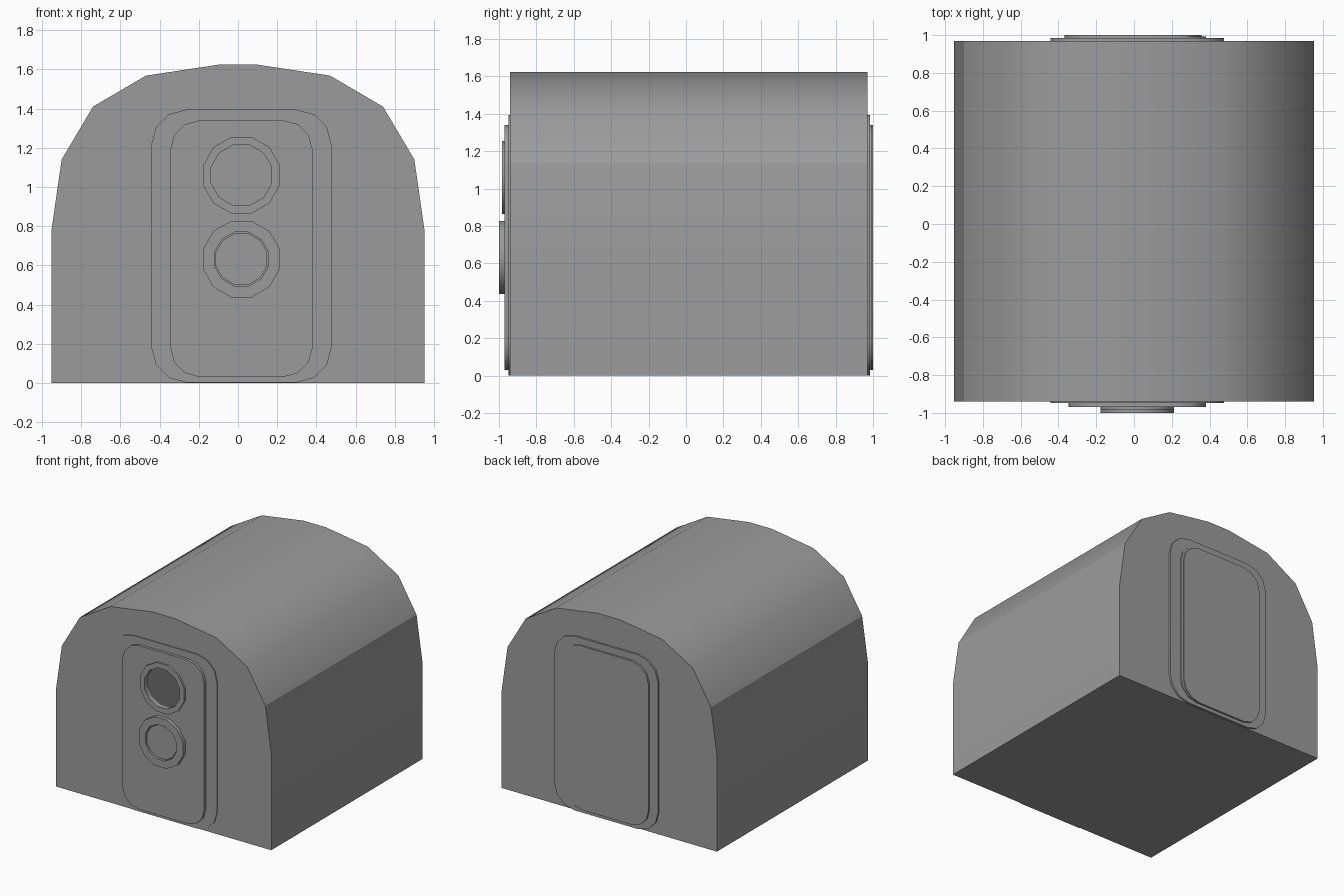
import bpy, bmesh, math

if "Cube" in bpy.data.objects:
    bpy.data.objects.remove(bpy.data.objects["Cube"])

CX = 0.0175  # the doors and fittings sit slightly off centre

grey = bpy.data.materials.new("dark_grey")
grey.diffuse_color = (0.33, 0.33, 0.33, 1)
grey.use_nodes = True
grey.node_tree.nodes["Principled BSDF"].inputs["Base Color"].default_value = grey.diffuse_color


def ellipse(cx, cz, r, n=12):
    # polygon with a flat top
    return [(cx + r * math.sin(2 * math.pi * (i + 0.5) / n),
             cz + r * math.cos(2 * math.pi * (i + 0.5) / n)) for i in range(n)]


def rounded(x0, x1, z0, z1, r, seg=3):
    pts = []
    corners = [(x1 - r, z1 - r, 0), (x0 + r, z1 - r, 90),
               (x0 + r, z0 + r, 180), (x1 - r, z0 + r, 270)]
    for cx, cz, a0 in corners:
        for i in range(seg + 1):
            a = math.radians(a0 + 90 * i / seg)
            pts.append((cx + r * math.cos(a), cz + r * math.sin(a)))
    return pts


def slab(name, outline, y0, y1, hole=None, shell=False, sharp_x=None):
    # outline extruded along y; a shell has its hole only in the y0 face
    bm = bmesh.new()

    def loop(pts, y):
        vs = [bm.verts.new((x, y, z)) for x, z in pts]
        es = [bm.edges.new((vs[i - 1], vs[i])) for i in range(len(vs))]
        return vs, es

    def wall(a, b):
        for i in range(len(a)):
            bm.faces.new((a[i - 1], a[i], b[i], b[i - 1]))

    def cap(vs, es, holed, ny):
        if holed:
            bmesh.ops.triangle_fill(bm, use_beauty=True, use_dissolve=False,
                                    edges=es, normal=(0, ny, 0))
        else:
            bm.faces.new(vs)

    a, ea = loop(outline, y0)
    b, eb = loop(outline, y1)
    through = hole and not shell
    if hole:
        ha, eha = loop(hole, y0)
        ea = ea + eha
    if through:
        hb, ehb = loop(hole, y1)
        eb = eb + ehb
    cap(a, ea, hole, -1)
    cap(b, eb, through, 1)
    wall(a, b)
    if through:
        wall(ha, hb)
    bmesh.ops.recalc_face_normals(bm, faces=bm.faces[:])
    if sharp_x:
        for e in bm.edges:
            if all(abs(abs(v.co.x) - sharp_x) < 1e-4 for v in e.verts):
                e.smooth = False
    me = bpy.data.meshes.new(name)
    bm.to_mesh(me)
    bm.free()
    me.materials.append(grey)
    ob = bpy.data.objects.new(name, me)
    bpy.context.collection.objects.link(ob)
    bpy.ops.object.select_all(action='DESELECT')
    bpy.context.view_layer.objects.active = ob
    ob.select_set(True)
    bpy.ops.object.shade_smooth_by_angle(angle=math.radians(32), keep_sharp_edges=True)
    return ob


window = ellipse(CX, 1.06, 0.16)

# hollow arched body with a round opening in the front
half = [(0.953, 0), (0.953, 0.77), (0.90, 1.14), (0.74, 1.41), (0.47, 1.568), (0.10, 1.624)]
arch = half + [(-x, z) for x, z in reversed(half)]
slab("arched_body", arch, -0.94, 0.97, window, shell=True, sharp_x=0.90)

# front door: thin frame, raised panel
frame = rounded(CX - 0.46, CX + 0.46, 0.002, 1.395, 0.18)
panel = rounded(CX - 0.363, CX + 0.363, 0.03, 1.34, 0.15)
slab("front_frame", frame, -0.948, -0.94, window)
slab("front_panel", panel, -0.97, -0.94, window)

# window ring, lower ring and its recessed disc
slab("window_ring", ellipse(CX, 1.06, 0.202), -0.985, -0.97, window)
slab("lower_ring", ellipse(CX, 0.632, 0.202), -1.0, -0.97, ellipse(CX, 0.632, 0.142))
slab("lower_disc", ellipse(CX, 0.632, 0.136), -0.99, -0.97)

# back door: frame and a two-layer panel whose top layer is shifted sideways
slab("back_frame", frame, 0.97, 0.985)
slab("back_panel_base", panel, 0.97, 0.992)
slab("back_panel", [(x - 0.022, z) for x, z in panel], 0.97, 1.0)
